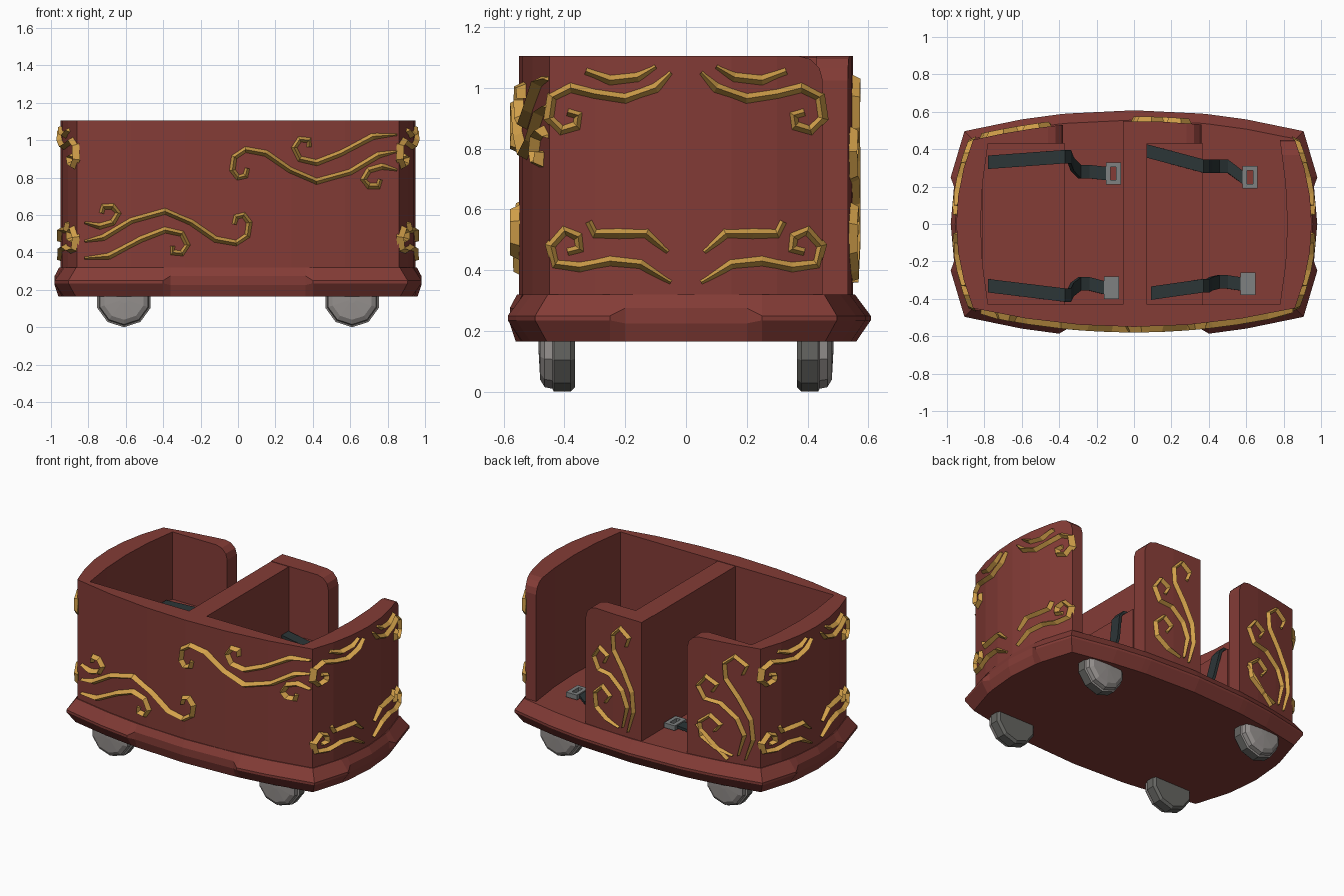
import bpy, bmesh, math
from mathutils import Vector

if "Cube" in bpy.data.objects:
    bpy.data.objects.remove(bpy.data.objects["Cube"])


def material(name, rgb):
    m = bpy.data.materials.new(name)
    m.diffuse_color = (*rgb, 1)
    m.use_nodes = True
    m.node_tree.nodes["Principled BSDF"].inputs["Base Color"].default_value = m.diffuse_color
    return m


RED = material("red paint", (0.23, 0.045, 0.037))
GOLD = material("gold trim", (0.66, 0.36, 0.07))
STRAP = material("dark strap", (0.025, 0.036, 0.038))
STEEL = material("buckle steel", (0.21, 0.22, 0.22))
HUB = material("wheel hub", (0.30, 0.28, 0.27))
TYRE = material("tyre grey", (0.13, 0.13, 0.12))
TOP, FLOOR, SEAT = 1.105, 0.32, 0.66


def finish(name, bm, *mats):
    bmesh.ops.recalc_face_normals(bm, faces=bm.faces)
    me = bpy.data.meshes.new(name)
    bm.to_mesh(me)
    bm.free()
    for m in mats:
        me.materials.append(m)
    ob = bpy.data.objects.new(name, me)
    bpy.context.collection.objects.link(ob)
    return ob


def loft(bm, rings):
    """Join closed rings of points and cap both ends."""
    vs = [[bm.verts.new(p) for p in r] for r in rings]
    n = len(vs[0])
    for a, b in zip(vs, vs[1:]):
        for i in range(n):
            bm.faces.new((a[i], a[(i + 1) % n], b[(i + 1) % n], b[i]))
    bm.faces.new(vs[0])
    bm.faces.new(vs[-1])


def prism(bm, pts, z0, z1):
    loft(bm, [[(x, y, z) for x, y in pts] for z in (z0, z1)])


def box(bm, x0, x1, y0, y1, z0, z1):
    prism(bm, [(x0, y0), (x1, y0), (x1, y1), (x0, y1)], z0, z1)


# bowed plan of the cart body
def side_y(x):
    return 0.55 - 0.10 * (x / 0.86) ** 2


def end_x(y):
    return 0.95 - 0.09 * (y / 0.45) ** 2


def steps(a, b, n):
    return [a + (b - a) * i / n for i in range(n + 1)]


# base with a ridged bumper, the ridge cut flat mid-side
plan = []
xs, ys = [-0.6, -0.4, -0.36, 0, 0.36, 0.4, 0.6], [-0.25, -0.2, 0, 0.2, 0.25]
plan.append((-0.86, -0.45, -0.8, -0.8, False))
plan += [(x, -side_y(x), 0, -1, abs(x) < 0.37) for x in xs]
plan.append((0.86, -0.45, 0.8, -0.8, False))
plan += [(end_x(y), y, 1, 0, abs(y) < 0.21) for y in ys]
plan.append((0.86, 0.45, 0.8, 0.8, False))
plan += [(x, side_y(x), 0, 1, False) for x in reversed(xs)]
plan.append((-0.86, 0.45, -0.8, 0.8, False))
plan += [(-end_x(y), y, -1, 0, abs(y) < 0.21) for y in reversed(ys)]
rings = []
for (z, o), (zm, om) in [((0.165, 0.01), (0.165, 0.01)), ((0.235, 0.058), (0.225, 0.03)),
                         ((0.25, 0.058), (0.275, 0.03)), ((FLOOR, 0.006), (FLOOR, 0.006))]:
    rings.append([(x + dx * (om if mid else o), y + dy * (om if mid else o), zm if mid else z)
                  for x, y, dx, dy, mid in plan])
bm = bmesh.new()
loft(bm, rings)
finish("base", bm, RED)


def wall(name, pts, rounded=None):
    """Upright wall; the top edge picked by the rule is rounded off."""
    bm = bmesh.new()
    prism(bm, pts, FLOOR - 0.01, TOP)
    if rounded:
        es = [e for e in bm.edges if all(v.co.z > TOP - 0.01 and rounded(v.co) for v in e.verts)]
        bmesh.ops.bevel(bm, geom=es, offset=0.08, segments=3, profile=0.5, affect='EDGES')
    finish(name, bm, RED)


# walls
wall("front_wall", [(x, -side_y(x)) for x in steps(-0.86, 0.86, 6)] + [(0.78, -0.43), (-0.78, -0.43)])
for s, name in ((1, "right_end_wall"), (-1, "left_end_wall")):
    inner = [(s * (0.82 - 0.04 * (y / 0.43) ** 2), y) for y in steps(0.43, -0.43, 4)]
    inner[0] = (inner[0][0], 0.45 if s > 0 else 0.43)
    wall(name, [(s * end_x(y), y) for y in steps(-0.45, 0.45, 6)] + inner,
         (lambda c: c.y > 0.44) if s > 0 else None)
wall("rear_left_panel", [(x, side_y(x)) for x in steps(-0.86, -0.38, 3)] + [(-0.38, 0.43), (-0.78, 0.43)],
     lambda c: c.x > -0.39)
wall("rear_middle_panel", [(x, side_y(x)) for x in steps(-0.06, 0.36, 2)] + [(0.36, 0.43), (-0.06, 0.43)],
     lambda c: c.x > 0.35)

# partition and two bench seats
for name, dims in (("partition", (-0.06, 0.07, -0.43, 0.43, FLOOR - 0.01, TOP - 0.003)),
                   ("left_seat", (-0.81, -0.37, -0.43, 0.43, FLOOR - 0.01, SEAT)),
                   ("right_seat", (0.07, 0.37, -0.43, 0.43, FLOOR - 0.01, SEAT))):
    bm = bmesh.new()
    box(bm, *dims)
    finish(name, bm, RED)

# wheels: tyre band with a domed faceted hub on the outer side
for sx in (-1, 1):
    for sy in (-1, 1):
        bm = bmesh.new()
        prof = [(0.365, 0.135), (0.38, 0.15), (0.435, 0.15), (0.44, 0.14), (0.465, 0.135), (0.48, 0.11), (0.485, 0.02)]
        loft(bm, [[(sx * 0.61 + r * math.sin(a * math.tau / 10), sy * y, 0.15 - r * math.cos(a * math.tau / 10))
                   for a in range(10)] for y, r in prof])
        for f in bm.faces:
            f.material_index = 1 if abs(f.calc_center_median().y) > 0.437 else 0
        finish("wheel", bm, TYRE, HUB)


# gold scrollwork: tapered ridge following a wall surface
def scroll(bm, path, surf, width=0.022, height=0.03):
    pts = [Vector(p) for p in path]
    rings = []
    for i, p in enumerate(pts):
        t = (pts[min(i + 1, len(pts) - 1)] - pts[max(i - 1, 0)]).normalized()
        k = 0.45 if i == 0 else 0.75 if i == len(pts) - 1 else 1
        n = Vector((-t.y, t.x)) * width * k
        rings.append([surf(*(p + n), -0.008), surf(*p, height * (0.5 + k / 2)), surf(*(p - n), -0.008)])
    loft(bm, rings)


FRONT = [
    [(.85, .94), (.75, .92), (.6, .83), (.42, .78), (.28, .84), (.15, .93), (.04, .95), (-.02, .91),
     (-.03, .84), (.0, .8), (.04, .81), (.05, .85)],
    [(.85, 1.03), (.72, 1.02), (.55, .93), (.42, .88), (.33, .9), (.3, .96), (.33, 1.005), (.38, 1.0), (.38, .965)],
    [(.85, .84), (.77, .86), (.7, .84), (.67, .79), (.7, .755), (.75, .755), (.76, .79)]]
bm = bmesh.new()
for path in FRONT:
    front = lambda x, z, h: (x, -side_y(x) - h, z)
    scroll(bm, path, front, 0.02)
    scroll(bm, [(0.03 - x, 1.40 - z) for x, z in path], front, 0.02)
finish("front_scrollwork", bm, GOLD)

END = [
    [(.05, 1.05), (.1, 1.0), (.2, .965), (.3, .98), (.38, 1.0), (.44, .97), (.45, .9), (.41, .86),
     (.36, .875), (.355, .91), (.39, .92)],
    [(.1, 1.07), (.16, 1.035), (.25, 1.025), (.33, 1.055)],
    [(.05, .36), (.15, .42), (.25, .43), (.35, .41), (.43, .42), (.445, .48), (.4, .53), (.355, .51),
     (.35, .47), (.39, .46)],
    [(.06, .46), (.13, .52), (.22, .52), (.3, .52), (.32, .56)]]
for sx, name in ((1, "right_scrollwork"), (-1, "left_scrollwork")):
    bm = bmesh.new()
    for path in END:
        for sy in (-1, 1):
            scroll(bm, path, lambda y, z, h: (sx * (end_x(y) + h), sy * y, z), 0.02, 0.025)
    finish(name, bm, GOLD)

REAR = [
    [(.8, .36), (.9, .5), (.87, .63), (.7, .76), (.52, .87), (.5, .97), (.65, 1.03), (.82, .98), (.76, .92)],
    [(.7, .38), (.78, .52), (.68, .62), (.45, .7), (.22, .71), (.12, .79), (.24, .86), (.4, .82), (.33, .77)],
    [(.62, .37), (.38, .4), (.17, .46), (.14, .55), (.3, .61), (.45, .56), (.36, .51)]]
LEAF = [(.1, .53), (.3, .44), (.55, .34)]
for name, x0, x1, extra in (("rear_middle_scrollwork", 0.34, -0.04, []), ("rear_left_scrollwork", -0.40, -0.86, [LEAF])):
    bm = bmesh.new()
    for path in REAR + extra:
        scroll(bm, [(x0 + (x1 - x0) * u, z) for u, z in path],
               lambda x, z, h: (x, side_y(x) + h, z), 0.017, 0.025)
    finish(name, bm, GOLD)


# lap straps: flat on the seat, hanging over its edge, ending in a buckle on the floor
def strap(name, x0, edge, y0, y1, y2, bx, by, open_frame):
    path = [(x0, y0, SEAT + .01), (edge, y1, SEAT + .015), (edge + .025, y1, SEAT - .02),
            (edge + .04, (y1 + y2) / 2, .48), (edge + .08, y2, .37), (edge + .13, y2, .345), (bx, by, .345)]
    bm = bmesh.new()
    w, rings = 0.036, []
    for i, p in enumerate(path):
        t = Vector(path[min(i + 1, 6)]) - Vector(path[max(i - 1, 0)])
        n = Vector((-t.z, 0, t.x)).normalized() * 0.009
        p, e = Vector(p), Vector((0, w, 0))
        rings.append([p - e - n, p + e - n, p + e + n, p - e + n])
    loft(bm, rings)
    finish(name, bm, STRAP)
    bm = bmesh.new()
    z0, z1, x1, h = 0.33, 0.362, bx + 0.08, 0.06
    if open_frame:
        for dims in ((bx, bx + .025, by - h, by + h), (x1 - .025, x1, by - h, by + h),
                     (bx + .025, x1 - .025, by - h, by - h + .025), (bx + .025, x1 - .025, by + h - .025, by + h)):
            box(bm, *dims, z0, z1)
    else:
        box(bm, bx, x1, by - h, by + h, z0, z1)
    finish(name + "_buckle", bm, STEEL)


strap("left_rear_strap", -0.78, -0.37, 0.33, 0.36, 0.28, -0.15, 0.27, True)
strap("left_front_strap", -0.78, -0.37, -0.33, -0.38, -0.32, -0.16, -0.34, False)
strap("right_rear_strap", 0.07, 0.37, 0.39, 0.31, 0.31, 0.58, 0.25, True)
strap("right_front_strap", 0.09, 0.37, -0.37, -0.33, -0.31, 0.57, -0.32, False)
